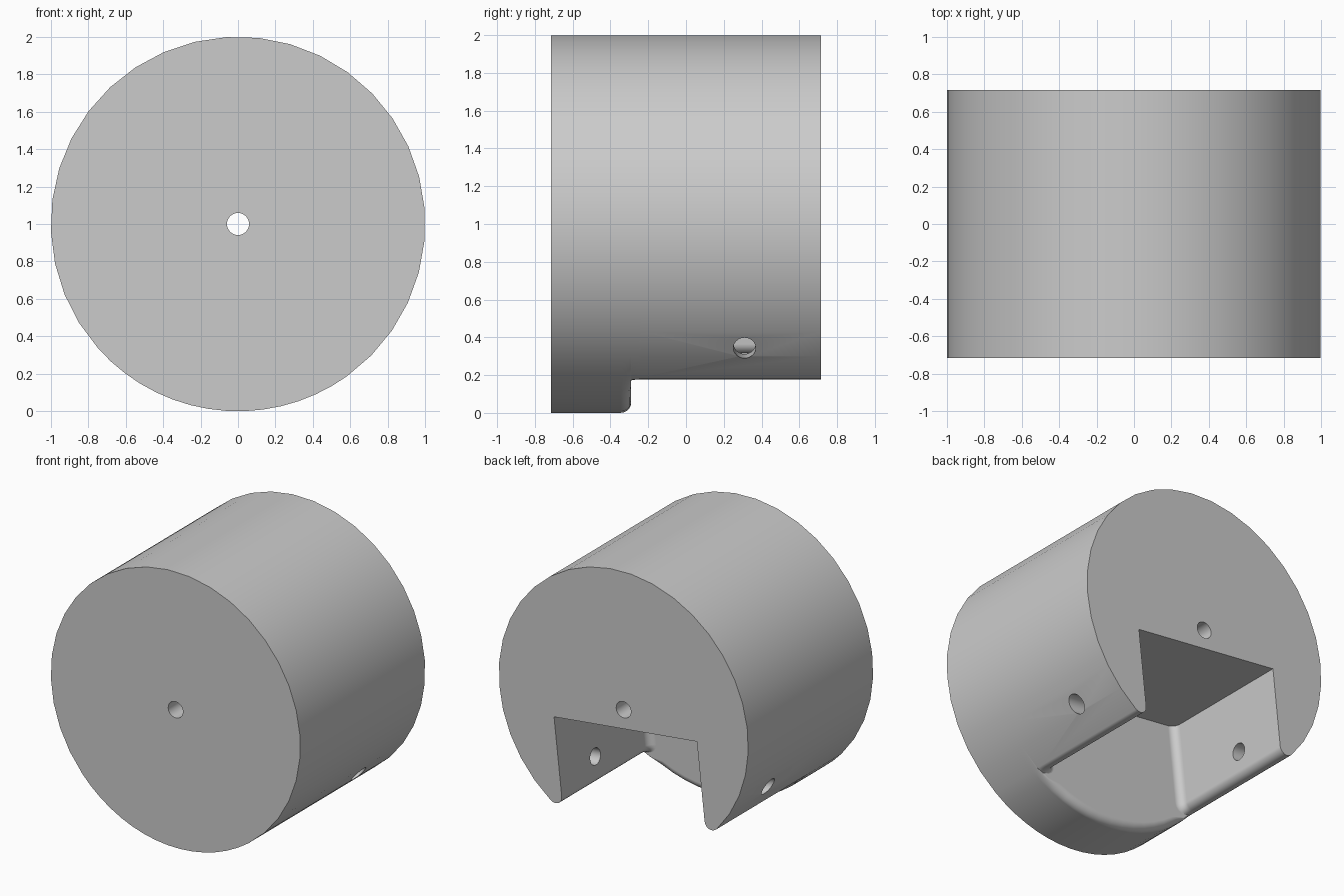
import bpy, bmesh, math
from mathutils import Vector

cube = bpy.data.objects.get("Cube")
if cube:
    bpy.data.objects.remove(cube, do_unlink=True)

HALF_LEN = 0.715            # half the cylinder length along y
WALL_Y = -0.29              # closed end of the slot
HALF_W, CEIL = 0.576, -0.138
R = 0.055                   # fillet radius
TILT = math.radians(6.3)    # slot is turned about the cylinder axis
STEPS, BIG = 6, 28
SIN, COS = math.sin(TILT), math.cos(TILT)

# Where the rounded lip touches the slot wall and the outer cylinder
TIP = math.asin((HALF_W + R) / (1 - R))
FILLET_Z = -math.sqrt((1 - R) ** 2 - (HALF_W + R) ** 2)
WEIGHT = math.sin((math.pi / 2 - math.asin(HALF_W)) / 2)


def on_circle(angle, radius=1.0):
    """Point measured round from straight down."""
    return Vector((radius * math.sin(angle), -radius * math.cos(angle)))


def slot_path(w):
    """Slot outline from the left lip, over the ceiling, to the right lip."""
    a = Vector((w, FILLET_Z))
    b = Vector((w, -math.sqrt(1 - w * w)))
    c = on_circle(TIP)
    side = [Vector((w, CEIL))]
    for i in range(STEPS + 1):
        t = i / STEPS
        p, q, s = (1 - t) ** 2, 2 * WEIGHT * t * (1 - t), t * t
        side.append((a * p + b * q + c * s) / (p + q + s))
    return [Vector((-v.x, v.y)) for v in reversed(side)] + side


COUNT = len(slot_path(HALF_W))


def arc_path(drop):
    """Lower arc of the disc, lowered by the lip rounding."""
    inner = math.asin(HALF_W - R)
    pts = []
    for i in range(COUNT):
        angle = -TIP + 2 * TIP * i / (COUNT - 1)
        t = max(0, (abs(angle) - inner) / (TIP - inner))
        pts.append(on_circle(angle, 1 - drop * (1 - t) ** 2))
    return pts


# Sections along y: full disc, rounded lip, then slotted body
quarter = [math.pi / 2 * k / STEPS for k in range(STEPS + 1)]
sections = [(-HALF_LEN, arc_path(0))]
sections += [(WALL_Y - R + R * math.sin(a), arc_path(R * (1 - math.cos(a)))) for a in quarter]
wall_index = len(sections) - 1
sections += [(WALL_Y + R * (1 - math.cos(a)), slot_path(HALF_W - R * (1 - math.sin(a))))
             for a in quarter]
sections.append((HALF_LEN, slot_path(HALF_W)))

# Skin the sections into one closed body
bm = bmesh.new()
big_arc = [on_circle(TIP + (2 * math.pi - 2 * TIP) * i / BIG) for i in range(1, BIG)]
rings = []
for y, path in sections:
    rings.append([bm.verts.new((p.x * COS + p.y * SIN, y, 1 - p.x * SIN + p.y * COS))
                  for p in path + big_arc])
for k in range(len(rings) - 1):
    a, b = rings[k], rings[k + 1]
    if k == wall_index:     # flat closed end of the slot
        bm.faces.new(a[:COUNT] + b[1:COUNT - 1][::-1])
        continue
    for i in range(len(a)):
        j = (i + 1) % len(a)
        bm.faces.new((a[i], a[j], b[j], b[i]))
bm.faces.new(rings[0])
bm.faces.new(rings[-1])
bmesh.ops.remove_doubles(bm, verts=bm.verts[:], dist=1e-5)
bmesh.ops.recalc_face_normals(bm, faces=bm.faces[:])
mesh = bpy.data.meshes.new("slotted_cylinder")
bm.to_mesh(mesh)
bm.free()
body = bpy.data.objects.new("slotted_cylinder", mesh)
bpy.context.collection.objects.link(body)

# Plain grey
grey = bpy.data.materials.new("plain_grey")
grey.use_nodes = True
colour = (0.6, 0.6, 0.6, 1)
grey.diffuse_color = colour
grey.node_tree.nodes["Principled BSDF"].inputs["Base Color"].default_value = colour
mesh.materials.append(grey)


def drill(name, location, rotation):
    """Cut a round through hole in the body."""
    bpy.ops.mesh.primitive_cylinder_add(vertices=32, radius=0.059, depth=3,
                                        location=location, rotation=rotation)
    cutter = bpy.context.object
    cutter.name = name
    cutter.hide_render = True
    cutter.data.materials.append(grey)
    mod = body.modifiers.new(name, 'BOOLEAN')
    mod.operation, mod.solver, mod.object = 'DIFFERENCE', 'EXACT', cutter
    bpy.ops.object.select_all(action='DESELECT')
    body.select_set(True)
    bpy.context.view_layer.objects.active = body
    bpy.ops.object.modifier_apply(modifier=name)
    bpy.data.objects.remove(cutter, do_unlink=True)


# Axle hole along y, pin hole across both slot walls
drill("axle_hole", (0, 0, 1), (math.pi / 2, 0, 0))
drill("pin_hole", (-0.57 * SIN, 0.31, 1 - 0.57 * COS), (0, math.pi / 2 + TILT, 0))

bpy.ops.object.shade_smooth_by_angle(angle=math.radians(32))
normals = body.modifiers.new("clean_shading", 'WEIGHTED_NORMAL')
normals.keep_sharp = True
